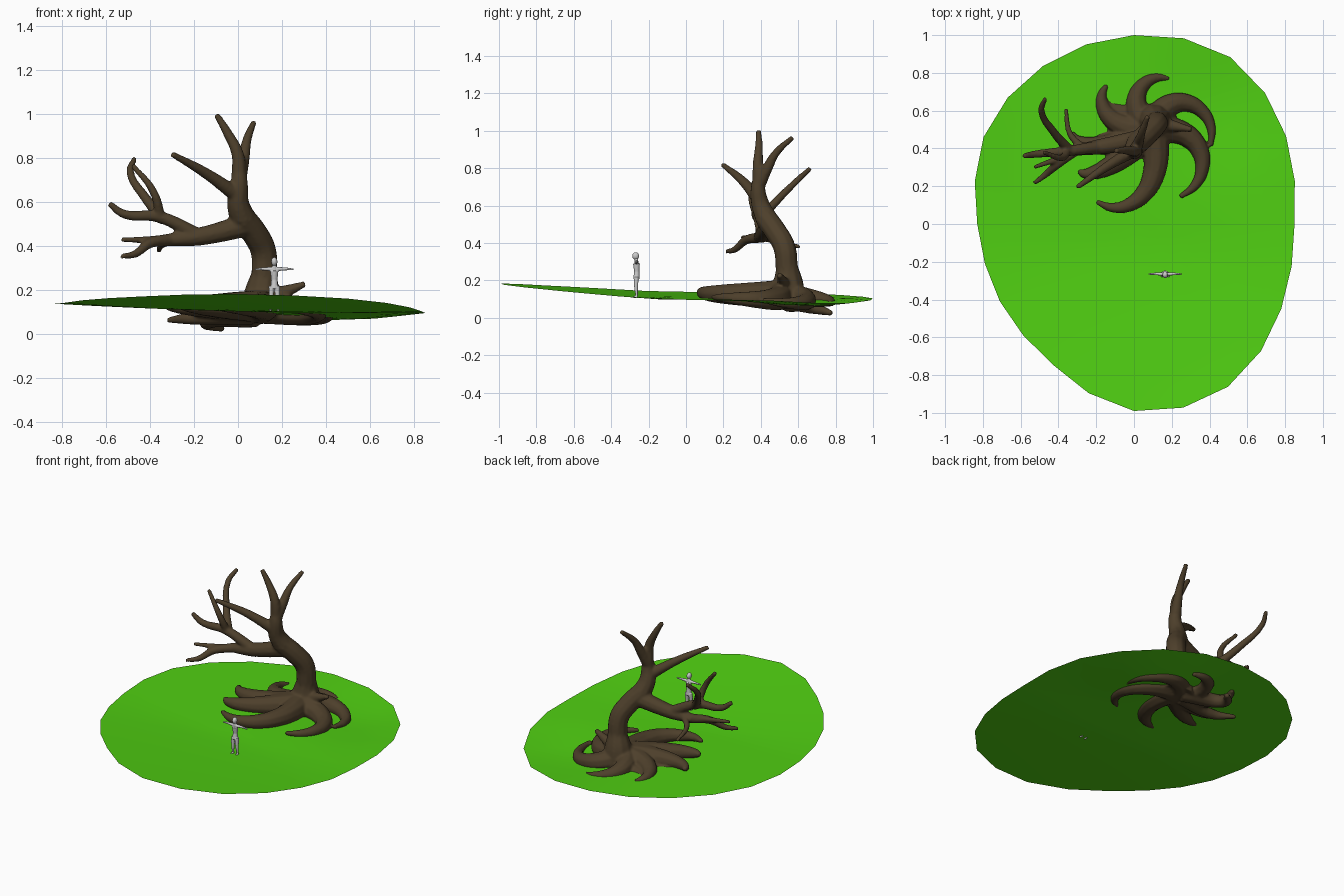
import bpy, bmesh, math

if "Cube" in bpy.data.objects:
    bpy.data.objects.remove(bpy.data.objects["Cube"])


def material(name, color):
    m = bpy.data.materials.new(name)
    m.diffuse_color = (*color, 1)
    m.use_nodes = True
    m.node_tree.nodes["Principled BSDF"].inputs["Base Color"].default_value = m.diffuse_color
    return m


BARK = material("bark", (0.075, 0.050, 0.024))
GRASS = material("grass", (0.08, 0.62, 0.006))


def ground_z(x, y):
    front = max(0, (-y - 0.1) / 0.9)
    dip = math.exp(-((x - 0.45) ** 2 + (y - 0.65) ** 2) / 0.09)
    return 0.105 - 0.025 * x + 0.02 * x * x + 0.08 * front ** 1.2 - 0.035 * dip


def taper(r0, r1, *points):
    """Path whose radius shrinks evenly from r0 to r1."""
    m = len(points) - 1
    return [(*p, r0 + (r1 - r0) * i / m) for i, p in enumerate(points)]


def tubes(name, paths, mat=None, voxel=0.008, smooth=4):
    """Tapered tubes through (x, y, z, radius) points, fused into one skin."""
    cu = bpy.data.curves.new(name, 'CURVE')
    cu.dimensions = '3D'
    cu.bevel_depth = 1.0
    cu.bevel_resolution = 3
    cu.resolution_u = 6
    cu.use_fill_caps = True
    for path in paths:
        sp = cu.splines.new('BEZIER')
        sp.bezier_points.add(len(path) - 1)
        for bp, (x, y, z, r) in zip(sp.bezier_points, path):
            bp.co = (x, y, z)
            bp.radius = r
            bp.handle_left_type = bp.handle_right_type = 'AUTO'
    ob = bpy.data.objects.new(name, cu)
    bpy.context.collection.objects.link(ob)
    bpy.ops.object.select_all(action='DESELECT')
    ob.select_set(True)
    bpy.context.view_layer.objects.active = ob
    bpy.ops.object.convert(target='MESH')
    ob = bpy.context.view_layer.objects.active
    rm = ob.modifiers.new("fuse", 'REMESH')
    rm.mode = 'VOXEL'
    rm.voxel_size = voxel
    rm.use_smooth_shade = True
    sm = ob.modifiers.new("soften", 'SMOOTH')
    sm.factor = 0.5
    sm.iterations = smooth
    ob.data.materials.clear()
    if mat:
        ob.data.materials.append(mat)
    return ob


# Grass patch: rolling sheet of shrinking rings, rim radius given every 30 degrees
R = [.85, .93, 1.02, 1, .965, .92, .83, .82, .86, .99, .995, .9]
rim = []
for i in range(12):
    mid = (9 * (R[i] + R[(i + 1) % 12]) - R[i - 1] - R[(i + 2) % 12]) / 16
    for deg, r in ((30 * i, R[i]), (30 * i + 15, mid)):
        rim.append((r * math.cos(math.radians(deg)), r * math.sin(math.radians(deg))))
n, steps = len(rim), 9
bm = bmesh.new()
rings = [[bm.verts.new((x * k / steps, y * k / steps, ground_z(x * k / steps, y * k / steps)))
          for x, y in rim] for k in range(steps, 0, -1)]
for a, b in zip(rings, rings[1:]):
    for i in range(n):
        j = (i + 1) % n
        bm.faces.new((a[i], a[j], b[j], b[i]))
hub = bm.verts.new((0, 0, ground_z(0, 0)))
for i in range(n):
    bm.faces.new((rings[-1][i], rings[-1][(i + 1) % n], hub))
me = bpy.data.meshes.new("grass_patch")
bm.to_mesh(me)
bm.free()
me.materials.append(GRASS)
for p in me.polygons:
    p.use_smooth = True
bpy.context.collection.objects.link(bpy.data.objects.new("grass_patch", me))

# Trunk: flared foot, bent stem
tree = [
    taper(.12, .058, (.12, .53, .07), (.11, .545, .17), (.12, .54, .28)),
    taper(.06, .06, (.12, .54, .26), (.115, .525, .38), (.075, .48, .46), (.02, .43, .53)),
    taper(.06, .032, (.02, .43, .53), (0, .40, .6), (.005, .385, .68), (.005, .39, .75)),
]
# Crown branches
tree += [
    taper(.036, .014, (.005, .39, .72), (-.002, .385, .82), (-.05, .39, .92), (-.098, .388, 1.0)),
    taper(.036, .014, (.005, .39, .71), (.025, .435, .8), (.04, .48, .88), (.072, .57, .965)),
    taper(.036, .014, (0, .39, .63), (-.15, .3, .735), (-.3, .195, .82)),
]
# Long side limb with its twigs
tree += [
    taper(.055, .03, (.05, .45, .5), (-.175, .41, .445), (-.31, .39, .43)),
    taper(.03, .012, (-.31, .39, .43), (-.4, .32, .415), (-.47, .26, .365), (-.53, .215, .355)),
    taper(.022, .011, (-.33, .37, .43), (-.53, .3, .43)),
    taper(.034, .014, (-.18, .41, .45), (-.36, .385, .535), (-.52, .37, .548), (-.585, .36, .595)),
    taper(.027, .013, (-.34, .39, .52), (-.42, .48, .62), (-.49, .6, .74), (-.47, .665, .8)),
    taper(.025, .012, (-.35, .39, .52), (-.385, .35, .65), (-.48, .38, .77)),
    taper(.022, .011, (-.27, .4, .435), (-.34, .48, .41), (-.36, .61, .38)),
]
# Curling roots: start angle, end angle, reach, lift at the tip
for a0, a1, reach, lift in ((142, 72, .285, -.01), (182, 136, .34, -.005), (75, -16, .32, .012),
                            (5, -68, .385, .012), (-78, -128, .485, .035), (226, 209, .45, .03),
                            (205, 182, .43, .02)):
    path = []
    for i in range(7):
        t = i / 6
        a = math.radians(a0 + (a1 - a0) * t ** 1.3)
        d = reach * (1 - (1 - t) ** 1.8)
        x, y = .1 + d * math.cos(a), .5 + d * math.sin(a)
        path.append((x, y, ground_z(x, y) + .03 * (1 - t) ** 2 + lift * t, .066 * (1 - t) ** .9 + .013))
    tree.append(path)
# Raised side root and buried roots
tree += [
    taper(.05, .014, (.12, .53, .17), (.2, .52, .19), (.305, .5, .23)),
    taper(.06, .015, (.08, .55, .09), (-.14, .66, .06), (-.07, .78, .025)),
    taper(.05, .013, (.06, .5, .09), (-.2, .48, .075), (-.32, .56, .065)),
]
tubes("tree", tree, BARK)

# Standing figure with arms held out
CX, CY = .165, -.265
body = [taper(.018, .014, (0, 0, .208), (0, .002, .25)),
        taper(.014, .019, (0, .002, .245), (0, 0, .29)),
        taper(.012, .008, (0, 0, .295), (0, -.003, .33))]
for s in (-1, 1):
    body += [
        taper(.014, .006, (s * .012, 0, .22), (s * .015, -.002, .162), (s * .016, .002, .116)),
        taper(.007, .006, (s * .016, .006, .115), (s * .018, -.016, .111)),
        taper(.010, .004, (s * .01, 0, .297), (s * .048, .001, .298), (s * .088, 0, .296)),
    ]
body = [[(x + CX, y + CY, z, r) for x, y, z, r in p] for p in body]
tubes("figure_body", body, None, .0025, 2)
bpy.ops.mesh.primitive_uv_sphere_add(segments=20, ring_count=12, radius=1,
                                     location=(CX, CY - .004, .331))
head = bpy.context.object
head.name = "figure_head"
head.scale = (.014, .018, .02)
bpy.ops.object.shade_smooth()
